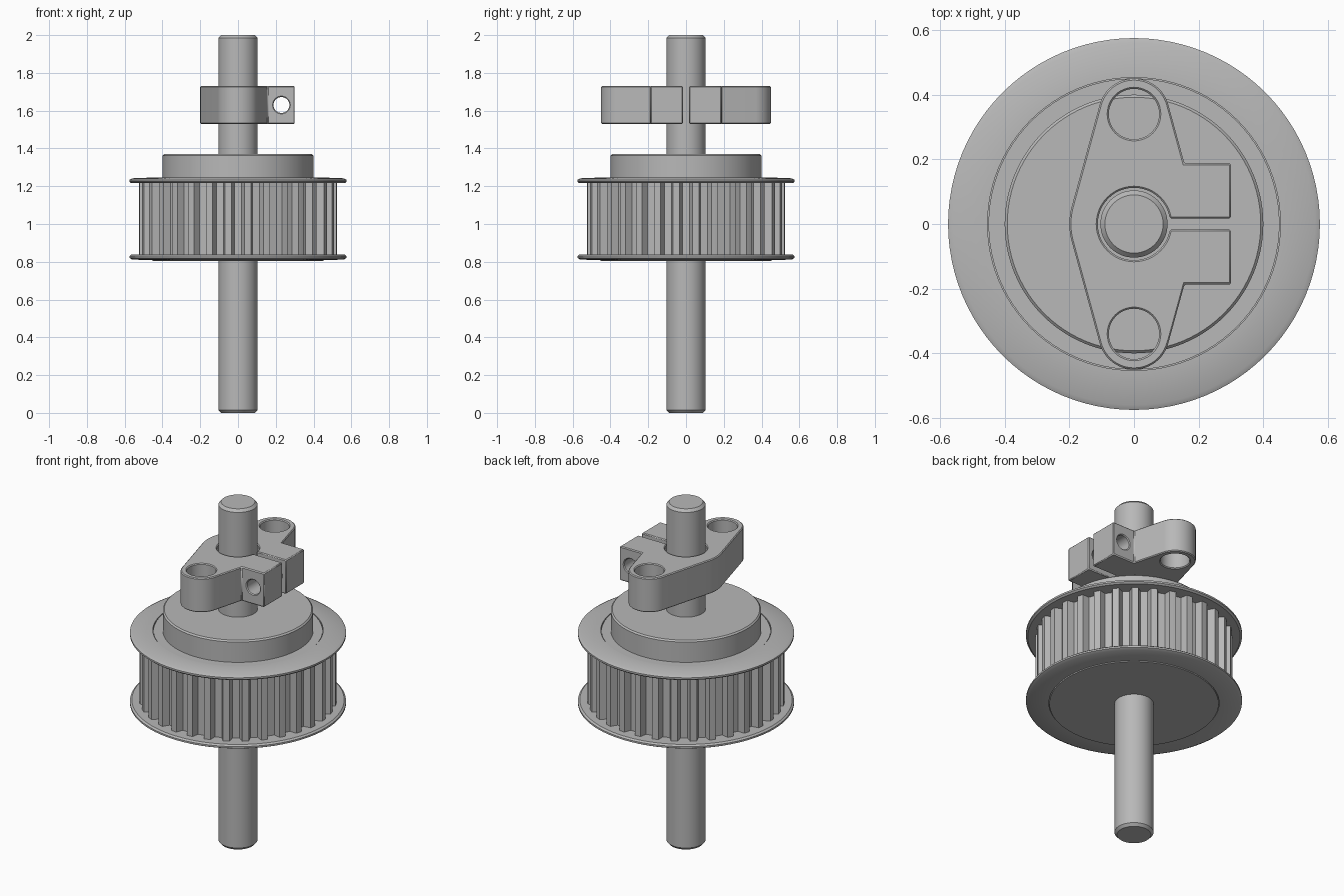
import bpy
import bmesh
from math import sin, cos, tan, asin, pi, radians
from mathutils import Matrix

cube = bpy.data.objects.get("Cube")
if cube:
    bpy.data.objects.remove(cube, do_unlink=True)

steel = bpy.data.materials.new("plain grey steel")
steel.use_nodes = True
grey = (0.48, 0.48, 0.48, 1)
steel.diffuse_color = grey
steel.node_tree.nodes["Principled BSDF"].inputs["Base Color"].default_value = grey


def finish(name, bm):
    bmesh.ops.recalc_face_normals(bm, faces=bm.faces)
    mesh = bpy.data.meshes.new(name)
    bm.to_mesh(mesh)
    bm.free()
    mesh.materials.append(steel)
    ob = bpy.data.objects.new(name, mesh)
    bpy.context.collection.objects.link(ob)
    return ob


def activate(ob):
    bpy.ops.object.select_all(action='DESELECT')
    ob.select_set(True)
    bpy.context.view_layer.objects.active = ob


def smooth(ob):
    activate(ob)
    bpy.ops.object.shade_smooth_by_angle(angle=radians(30))


def lathe(name, profile, steps=96):
    """Turn a closed (radius, z) profile around the z axis."""
    bm = bmesh.new()
    verts = [bm.verts.new((r, 0, z)) for r, z in profile]
    edges = [bm.edges.new((a, b)) for a, b in zip(verts, verts[1:] + verts[:1])]
    bmesh.ops.spin(bm, geom=verts + edges, cent=(0, 0, 0), axis=(0, 0, 1),
                   angle=2 * pi, steps=steps, use_merge=True)
    bmesh.ops.remove_doubles(bm, verts=bm.verts, dist=1e-5)
    ob = finish(name, bm)
    smooth(ob)
    return ob


def prism(name, outline, z0, z1):
    bm = bmesh.new()
    face = bm.faces.new([bm.verts.new((x, y, z0)) for x, y in outline])
    new = bmesh.ops.extrude_face_region(bm, geom=[face])["geom"]
    bmesh.ops.translate(bm, vec=(0, 0, z1 - z0),
                        verts=[v for v in new if isinstance(v, bmesh.types.BMVert)])
    return finish(name, bm)


def arc(cx, cy, r, a0, a1, n):
    return [(cx + r * cos(a0 + (a1 - a0) * i / n),
             cy + r * sin(a0 + (a1 - a0) * i / n)) for i in range(n + 1)]


def cut(ob, matrix, radius=None, depth=1):
    """Subtract a cylinder, or a unit box when no radius is given."""
    bm = bmesh.new()
    if radius:
        bmesh.ops.create_cone(bm, cap_ends=True, segments=48, radius1=radius,
                              radius2=radius, depth=depth, matrix=matrix)
    else:
        bmesh.ops.create_cube(bm, size=1, matrix=matrix)
    cutter = finish("cutter", bm)
    cutter.hide_render = True
    activate(ob)
    mod = ob.modifiers.new("cut", 'BOOLEAN')
    mod.operation = 'DIFFERENCE'
    mod.solver = 'EXACT'
    mod.object = cutter
    bpy.ops.object.modifier_apply(modifier=mod.name)
    bpy.data.objects.remove(cutter, do_unlink=True)


# Shaft with chamfered ends
lathe("shaft", [(0, 0), (0.09, 0), (0.104, 0.015), (0.104, 1.985), (0.09, 2), (0, 2)], 64)

# Toothed belt wheel with tapered grooves
TEETH = 32
rim, root = 0.525, 0.485
pitch = 2 * pi / TEETH
outline = []
for i in range(TEETH):
    a = i * pitch - pi / 2
    outline += [(r * cos(a + f * pitch), r * sin(a + f * pitch))
                for r, f in ((rim, -0.33), (root, -0.2), (root, 0.2),
                             (rim, 0.33), (rim, 0.5))]
prism("toothed_wheel", outline, 0.825, 1.23)

# Belt flanges, with the wheel's end faces showing in their openings
for name, z, s in (("lower_flange", 0.808, 1), ("upper_flange", 1.246, -1)):
    lathe(name, [(0.453, z), (0.56, z + s * 0.004), (0.575, z + s * 0.012),
                 (0.575, z + s * 0.022), (0.565, z + s * 0.03), (0.453, z + s * 0.03)])
lathe("wheel_core", [(0, 0.804), (0.45, 0.804), (0.45, 1.243), (0, 1.243)])

# Raised hub
lathe("hub", [(0, 1.235), (0.4, 1.235), (0.4, 1.362), (0.392, 1.37), (0, 1.37)])

# Clamp: two tangent-sided ears, a rounded back and a split block
ear_y, ear_r, back_r = 0.34, 0.11, 0.2
tilt = asin((back_r - ear_r) / ear_y)
block_y = 0.187
block_x = (back_r - block_y * sin(tilt)) / cos(tilt)
clamp_outline = ([(0.3, -block_y), (0.3, block_y), (block_x, block_y)]
                 + arc(0, ear_y, ear_r, tilt, pi - tilt, 24)
                 + arc(0, 0, back_r, pi - tilt, pi + tilt, 10)
                 + arc(0, -ear_y, ear_r, pi + tilt, 2 * pi - tilt, 24)
                 + [(block_x, -block_y)])
clamp = prism("shaft_clamp", clamp_outline, 1.53, 1.73)
mid = 1.63
cut(clamp, Matrix.Translation((0, 0, mid)), 0.112)
for side in (-1, 1):
    cut(clamp, Matrix.Translation((0, side * ear_y, mid)), 0.078)
cut(clamp, Matrix.Translation((0.23, 0, mid)) @ Matrix.Rotation(pi / 2, 4, 'X'), 0.042)
cut(clamp, Matrix.Translation((0.25, 0, mid)) @ Matrix.Diagonal((0.5, 0.034, 0.5, 1)))
bevel = clamp.modifiers.new("soft_edges", 'BEVEL')
bevel.width = 0.005
bevel.segments = 1
bevel.limit_method = 'ANGLE'
bevel.angle_limit = radians(40)
smooth(clamp)
